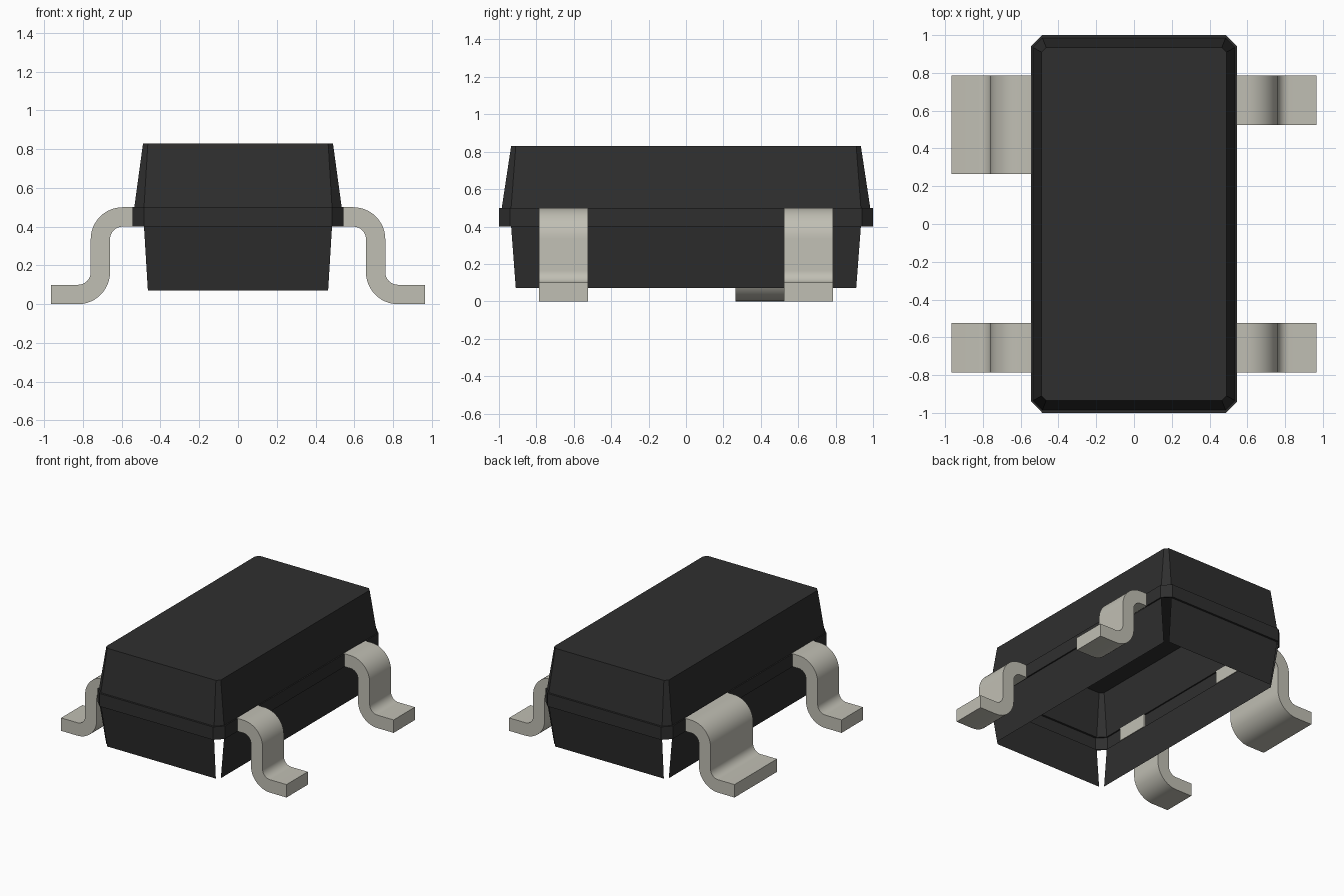
import bpy, bmesh, math

cube = bpy.data.objects.get("Cube")
if cube:
    bpy.data.objects.remove(cube, do_unlink=True)


def make_material(name, colour):
    mat = bpy.data.materials.new(name)
    mat.use_nodes = True
    mat.diffuse_color = colour
    node = next(n for n in mat.node_tree.nodes if n.type == 'BSDF_PRINCIPLED')
    node.inputs["Base Color"].default_value = colour
    node.inputs["Roughness"].default_value = 0.7
    return mat


black = make_material("black plastic", (0.028, 0.028, 0.028, 1))
metal = make_material("tinned metal", (0.53, 0.52, 0.455, 1))


def finish(bm, name, mat):
    mesh = bpy.data.meshes.new(name)
    bm.to_mesh(mesh)
    bm.free()
    mesh.materials.append(mat)
    obj = bpy.data.objects.new(name, mesh)
    bpy.context.collection.objects.link(obj)
    return obj


def octagon(bm, hx, hy, c, z):
    """Rectangle with cut corners, counter-clockwise; odd edges are the corners."""
    pts = [(hx, c - hy), (hx, hy - c), (hx - c, hy), (c - hx, hy),
           (-hx, hy - c), (-hx, c - hy), (c - hx, -hy), (hx - c, -hy)]
    return [bm.verts.new((x, y, z)) for x, y in pts]


def loft(name, rings, cap=False, corners=True):
    """Join octagon rings from low to high into an open shell."""
    bm = bmesh.new()
    loops = [octagon(bm, *r) for r in rings]
    for a, b in zip(loops, loops[1:]):
        for i in range(8):
            if corners or i % 2 == 0:
                j = (i + 1) % 8
                bm.faces.new((a[i], a[j], b[j], b[i]))
    if cap:
        bm.faces.new(loops[-1])
    loose = [v for v in bm.verts if not v.link_faces]
    bmesh.ops.delete(bm, geom=loose, context='VERTS')
    return finish(bm, name, black)


# Hollow body: capped upper half, parting rim, four lower walls open at the corners
small, base = (0.49, 0.935, 0.025), (0.535, 0.985, 0.05)
edge = (0.545, 1.0, 0.06)
loft("upper_body", [(*base, 0.5), (*small, 0.83)], cap=True)
loft("parting_rim", [(*base, 0.4), (*edge, 0.4), (*edge, 0.5), (*base, 0.5)])
loft("lower_walls", [(*small, 0.07), (*base, 0.4)], corners=False)


def arc(cx, cz, r, start, end, steps=12):
    angles = [math.radians(start + (end - start) * i / steps) for i in range(steps + 1)]
    return [(cx + r * math.cos(a), cz + r * math.sin(a)) for a in angles]


# Gull-wing lead: S-shaped strip profile extruded along y
R, r = 0.165, 0.065
profile = ([(0.53, 0.5)] + arc(0.595, 0.335, R, 90, 0)
           + arc(0.825, 0.165, r, 180, 270) + [(0.965, 0.1), (0.965, 0)]
           + arc(0.825, 0.165, R, 270, 180)
           + arc(0.595, 0.335, r, 0, 90) + [(0.53, 0.4)])


def lead(name, side, y0, y1):
    bm = bmesh.new()
    face = bm.faces.new([bm.verts.new((side * x, y0, z)) for x, z in profile])
    new = bmesh.ops.extrude_face_region(bm, geom=[face])["geom"]
    bmesh.ops.translate(bm, vec=(0, y1 - y0, 0),
                        verts=[v for v in new if isinstance(v, bmesh.types.BMVert)])
    bmesh.ops.recalc_face_normals(bm, faces=bm.faces)
    obj = finish(bm, name, metal)
    bpy.ops.object.select_all(action='DESELECT')
    obj.select_set(True)
    bpy.context.view_layer.objects.active = obj
    bpy.ops.object.shade_smooth_by_angle(angle=math.radians(30))


lead("left_front_lead", 1, -0.785, -0.525)
lead("left_back_lead", 1, 0.525, 0.785)
lead("right_front_lead", -1, -0.785, -0.525)
lead("right_back_wide_lead", -1, 0.265, 0.785)
